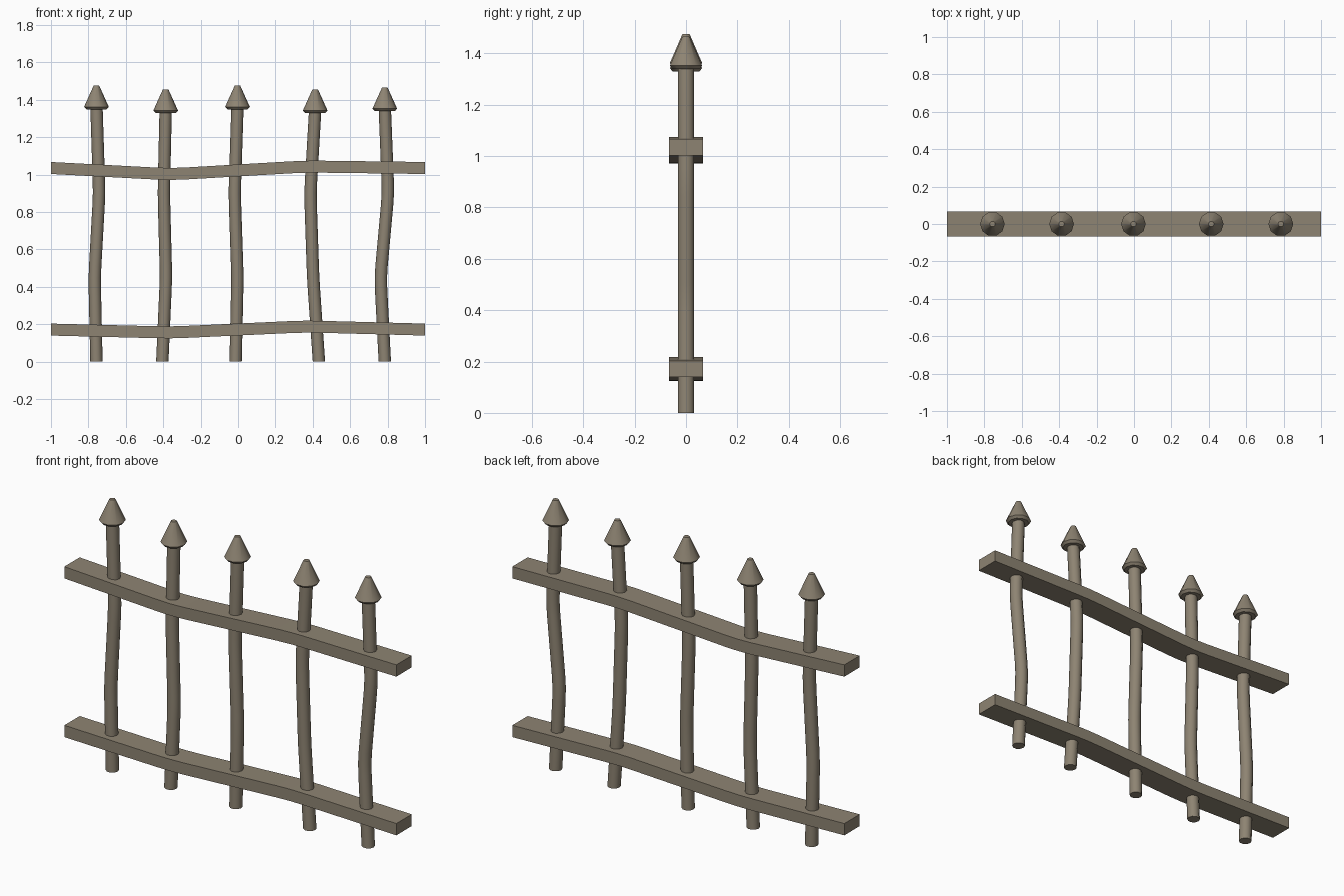
import bpy, bmesh, math
from mathutils import Vector

cube = bpy.data.objects.get("Cube")
if cube:
    bpy.data.objects.remove(cube)

wood = bpy.data.materials.new("weathered_wood")
wood.use_nodes = True
COLOUR = (0.27, 0.23, 0.17, 1)
wood.diffuse_color = COLOUR
wood.node_tree.nodes["Principled BSDF"].inputs["Base Color"].default_value = COLOUR


def soften(points, reach):
    """Replace each inner corner of a path with a short three-point bend."""
    pts = [Vector(p) for p in points]
    path = [pts[0]]
    for a, b, c in zip(pts, pts[1:], pts[2:]):
        start = b + (a - b).normalized() * reach
        end = b + (c - b).normalized() * reach
        path += [start, (start + end) / 4 + b / 2, end]
    return path + [pts[-1]]


def loft(name, rings, smooth):
    """Skin a list of equal rings and cap both ends."""
    bm = bmesh.new()
    loops = [[bm.verts.new(v) for v in ring] for ring in rings]
    count = len(loops[0])
    for low, high in zip(loops, loops[1:]):
        for i in range(count):
            j = (i + 1) % count
            bm.faces.new((low[i], low[j], high[j], high[i]))
    bm.faces.new(loops[0][::-1])
    bm.faces.new(loops[-1])
    bmesh.ops.recalc_face_normals(bm, faces=bm.faces)
    mesh = bpy.data.meshes.new(name)
    bm.to_mesh(mesh)
    bm.free()
    mesh.materials.append(wood)
    obj = bpy.data.objects.new(name, mesh)
    bpy.context.collection.objects.link(obj)
    if smooth:
        bpy.ops.object.select_all(action='DESELECT')
        obj.select_set(True)
        bpy.context.view_layer.objects.active = obj
        bpy.ops.object.shade_smooth_by_angle(angle=math.radians(42))
    return obj


def circle(centre, radius, sides=10):
    return [centre + Vector((radius * math.cos(math.tau * i / sides),
                             radius * math.sin(math.tau * i / sides), 0))
            for i in range(sides)]


# Crooked posts: x at four evenly spaced heights, then the height of the tip
posts = [
    ((-0.757, -0.767, -0.742, -0.757), 1.475),
    ((-0.405, -0.385, -0.397, -0.387), 1.455),
    ((-0.013, -0.003, -0.018, -0.003), 1.475),
    ((0.433, 0.402, 0.387, 0.413), 1.455),
    ((0.785, 0.762, 0.803, 0.785), 1.465),
]
for n, (xs, top) in enumerate(posts, 1):
    heights = (0, 0.45, 0.9, top - 0.11)
    path = soften([(x, 0, z) for x, z in zip(xs, heights)], 0.06)
    loft(f"post_{n}", [circle(p, 0.033) for p in path], True)
    # Pointed cap with a narrow lip
    profile = ((0.054, -0.126), (0.066, -0.113), (0.015, 0))
    loft(f"post_tip_{n}",
         [circle(Vector((xs[-1], 0, top + dz)), r) for r, dz in profile], True)

# Sagging rails with a rectangular section
rails = {
    "lower_rail": (0.171, 0.155, 0.188, 0.171),
    "upper_rail": (1.035, 1.001, 1.043, 1.035),
}
for name, zs in rails.items():
    path = soften([(x, 0, z) for x, z in zip((-1, -0.36, 0.36, 1), zs)], 0.08)
    loft(name, [[p + Vector((0, y, z)) for y, z in
                 ((-0.066, -0.032), (0.066, -0.032), (0.066, 0.032), (-0.066, 0.032))]
                for p in path], False)
